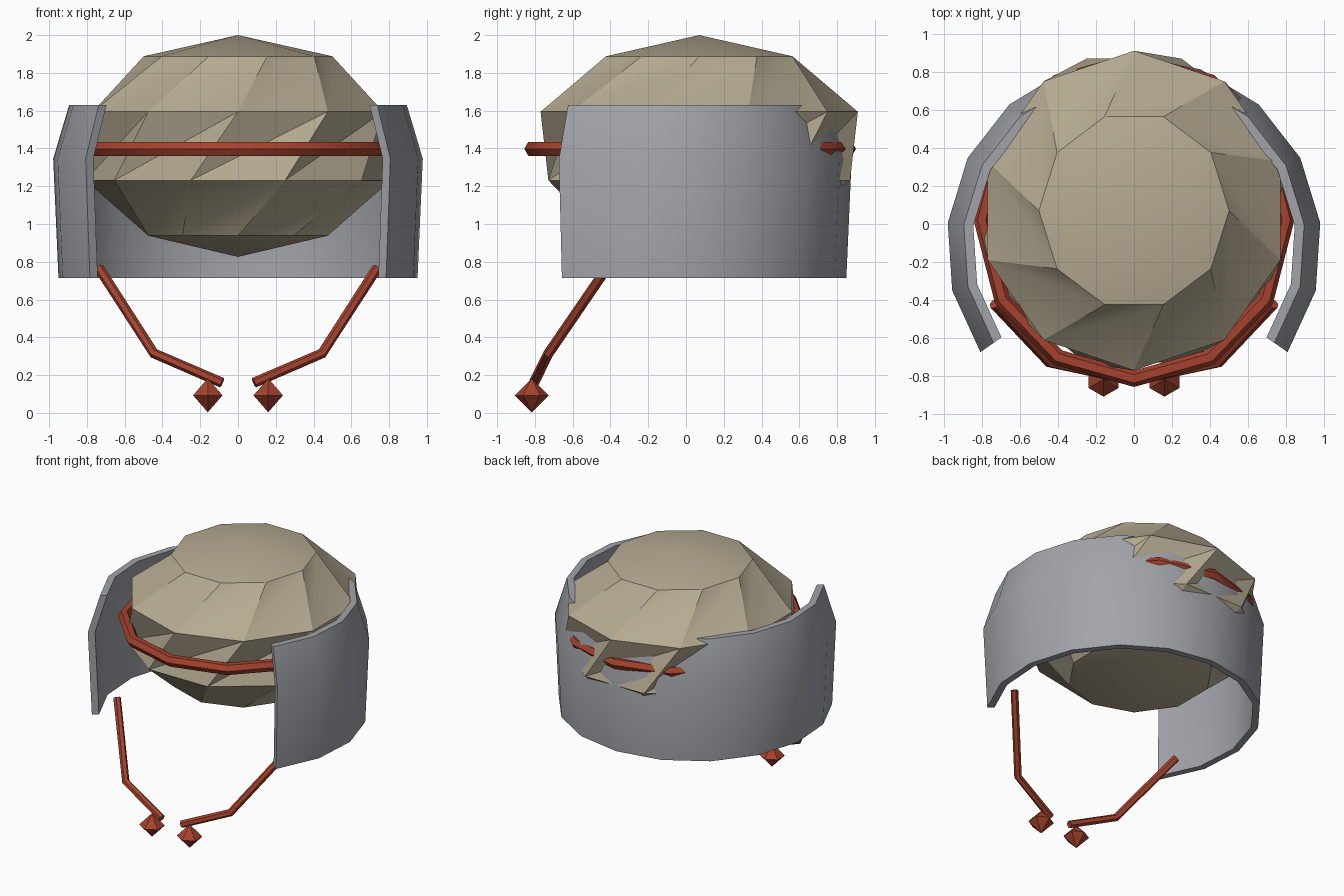
import bpy, bmesh, math
from mathutils import Vector

if "Cube" in bpy.data.objects:
    bpy.data.objects.remove(bpy.data.objects["Cube"])


def material(name, rgb):
    m = bpy.data.materials.new(name)
    m.diffuse_color = (*rgb, 1)
    m.use_nodes = True
    m.node_tree.nodes["Principled BSDF"].inputs["Base Color"].default_value = m.diffuse_color
    return m


BEIGE = material("beige cloth", (0.47, 0.41, 0.29))
GREY = material("grey cloth", (0.36, 0.37, 0.40))
RED = material("red cord", (0.38, 0.055, 0.027))


def finish(bm, name, mat, smooth=None):
    bmesh.ops.recalc_face_normals(bm, faces=bm.faces)
    me = bpy.data.meshes.new(name)
    bm.to_mesh(me)
    bm.free()
    me.materials.append(mat)
    ob = bpy.data.objects.new(name, me)
    bpy.context.collection.objects.link(ob)
    if smooth:
        bpy.ops.object.select_all(action='DESELECT')
        ob.select_set(True)
        bpy.context.view_layer.objects.active = ob
        bpy.ops.object.shade_smooth_by_angle(angle=math.radians(smooth))
    return ob


def bridge(bm, a, b, closed=True):
    n = len(a)
    for i in range(n if closed else n - 1):
        j = (i + 1) % n
        bm.faces.new((a[i], a[j], b[j], b[i]))


# Crown: ten-sided sphere, each ring twisted 18 degrees, creased along the long diagonals
bm = bmesh.new()
N, CY, CZ = 10, 0.07, 1.413
rings = []
for k in range(1, 5):
    t = math.radians(36 * k)
    ring = []
    for i in range(N):
        a = math.radians(36 * i - 18 * (k - 1))
        ring.append(bm.verts.new((0.85 * math.sin(t) * math.cos(a),
                                  CY + 0.883 * math.sin(t) * math.sin(a),
                                  CZ + 0.587 * math.cos(t))))
    rings.append(ring)
for top, low in zip(rings, rings[1:]):
    for i in range(N):
        j = (i + 1) % N
        bm.faces.new((top[i], low[i], top[j]))
        bm.faces.new((top[j], low[i], low[j]))
for ring, z in ((rings[0], CZ + 0.587), (rings[-1], CZ - 0.587)):
    pole = bm.verts.new((0, CY, z))
    for i in range(N):
        bm.faces.new((ring[i], ring[(i + 1) % N], pole))
finish(bm, "crown", BEIGE, 30)

# Neck flap: thick open shell sweeping 250 degrees around the back
bm = bmesh.new()
T = 0.05
outline = [(0.957, 0.715), (0.985, 1.345), (0.90, 1.63),
           (0.90 - T, 1.63), (0.985 - T, 1.345), (0.957 - T, 0.715)]
sections = []
for i in range(13):
    a = math.radians(-35 + 250 * i / 12)
    sections.append([bm.verts.new((r * math.cos(a), -0.108 + r * math.sin(a), z))
                     for r, z in outline])
for s, t in zip(sections, sections[1:]):
    bridge(bm, s, t)
for s in (sections[0], sections[-1]):
    bm.faces.new((s[0], s[1], s[4], s[5]))
    bm.faces.new((s[1], s[2], s[3], s[4]))
finish(bm, "neck_flap", GREY, 30)

# Band: twelve-sided ring with a hexagonal section
bm = bmesh.new()
loops = []
for i in range(12):
    a = math.radians(30 * i)
    loop = []
    for k in range(6):
        b = math.radians(60 * k)
        d = 0.043 * math.cos(b)
        loop.append(bm.verts.new(((0.80 + d) * math.cos(a),
                                  0.022 + (0.835 + d) * math.sin(a),
                                  1.398 + 0.043 * math.sin(b))))
    loops.append(loop)
for i in range(12):
    bridge(bm, loops[i], loops[(i + 1) % 12])
finish(bm, "band", RED, 30)

# Cords and beads, one pair per side
for side, label in ((-1, "left"), (1, "right")):
    path = [Vector((side * x, y, z)) for x, y, z in
            ((0.735, -0.42, 0.765), (0.445, -0.728, 0.315), (0.085, -0.805, 0.16))]
    dirs = [(path[1] - path[0]).normalized(), (path[2] - path[1]).normalized()]
    tangents = [dirs[0], (dirs[0] + dirs[1]).normalized(), dirs[1]]
    bm = bmesh.new()
    loops = []
    for p, t in zip(path, tangents):
        u = t.cross(Vector((0, 1, 0))).normalized()
        v = t.cross(u)
        loops.append([bm.verts.new(p + 0.027 * (u * math.cos(math.tau * k / 6)
                                                + v * math.sin(math.tau * k / 6)))
                      for k in range(6)])
    bridge(bm, loops[0], loops[1])
    bridge(bm, loops[1], loops[2])
    bm.faces.new(loops[0])
    bm.faces.new(loops[2])
    finish(bm, f"cord_{label}", RED, 30)

    bm = bmesh.new()
    c = Vector((side * 0.16, -0.817, 0.093))
    ring = [bm.verts.new(c + 0.09 * Vector((math.sin(math.tau * k / 6),
                                            math.cos(math.tau * k / 6), 0)))
            for k in range(6)]
    for h in (-0.09, 0.09):
        pole = bm.verts.new(c + Vector((0, 0, h)))
        for i in range(6):
            bm.faces.new((ring[i], ring[(i + 1) % 6], pole))
    finish(bm, f"bead_{label}", RED)
